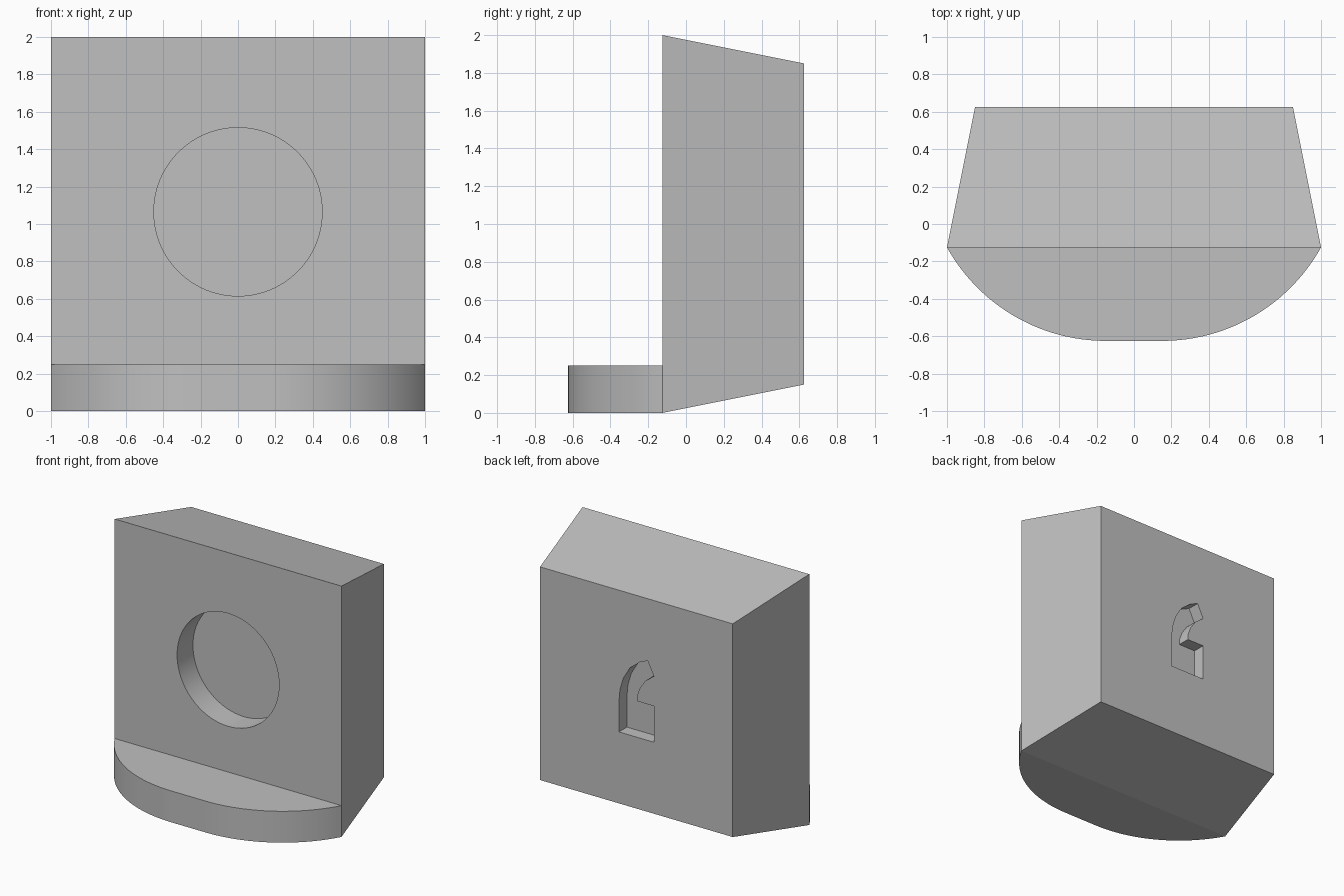
import bpy
import bmesh
from math import sin, cos, asin, pi
from mathutils import Vector

if "Cube" in bpy.data.objects:
    bpy.data.objects.remove(bpy.data.objects["Cube"], do_unlink=True)

grey = bpy.data.materials.new("plain grey")
grey.use_nodes = True
grey.diffuse_color = (0.53, 0.53, 0.53, 1)
grey.node_tree.nodes["Principled BSDF"].inputs["Base Color"].default_value = grey.diffuse_color

FRONT, BACK, LIP = -0.125, 0.625, -0.625


def prism(name, outline, offset, taper=1.0, pivot=(0, 0, 0)):
    """Extrude a closed outline by an offset, scaling the far end about a pivot."""
    pivot, offset = Vector(pivot), Vector(offset)
    bm = bmesh.new()
    near = [bm.verts.new(p) for p in outline]
    far = [bm.verts.new(pivot + (Vector(p) - pivot) * taper + offset) for p in outline]
    bm.faces.new(near)
    bm.faces.new(far)
    count = len(outline)
    for i in range(count):
        j = (i + 1) % count
        bm.faces.new((near[i], near[j], far[j], far[i]))
    bmesh.ops.recalc_face_normals(bm, faces=bm.faces)
    mesh = bpy.data.meshes.new(name)
    bm.to_mesh(mesh)
    bm.free()
    mesh.materials.append(grey)
    obj = bpy.data.objects.new(name, mesh)
    bpy.context.collection.objects.link(obj)
    return obj


def activate(obj):
    bpy.ops.object.select_all(action="DESELECT")
    obj.select_set(True)
    bpy.context.view_layer.objects.active = obj


def carve(target, cutter):
    cutter.hide_render = True
    mod = target.modifiers.new("recess", "BOOLEAN")
    mod.operation, mod.solver, mod.object = "DIFFERENCE", "EXACT", cutter
    activate(target)
    bpy.ops.object.modifier_apply(modifier=mod.name)
    bpy.data.objects.remove(cutter, do_unlink=True)


def smooth(obj):
    activate(obj)
    bpy.ops.object.shade_smooth_by_angle(angle=pi / 6)


# Upright block, tapering towards the back
square = [(-1, FRONT, 0), (1, FRONT, 0), (1, FRONT, 2), (-1, FRONT, 2)]
block = prism("tapered_block", square, (0, BACK - FRONT, 0), 0.85, (0, FRONT, 1))

# Round recess in the front
radius, steps = 0.45, 96
disc = [(radius * cos(2 * pi * i / steps), FRONT - 0.1,
         1.065 + radius * sin(2 * pi * i / steps)) for i in range(steps)]
carve(block, prism("round_cutter", disc, (0, 0.3, 0)))

# Hooked slot in the back: straight stem, then a curved arm
hook = [(0.154, 0.72), (-0.154, 0.72), (-0.154, 1.008), (-0.004, 1.008),
        (-0.006, 1.05), (-0.031, 1.12), (-0.08, 1.19), (-0.154, 1.245),
        (-0.1, 1.355), (-0.03, 1.325), (0.057, 1.256), (0.115, 1.16),
        (0.145, 1.06), (0.154, 0.96)]
carve(block, prism("hook_cutter", [(x, BACK + 0.1, z) for x, z in hook], (0, -0.2, 0)))
smooth(block)

# Bowed foot: two arcs joined by a short flat
flat = 0.15
run, rise = 1 - flat, FRONT - LIP
bend = (run ** 2 + rise ** 2) / (2 * rise)
sweep = asin(run / bend)
arc = [(flat + bend * sin(sweep * i / 24), LIP + bend * (1 - cos(sweep * i / 24)), 0)
       for i in range(25)]
outline = [(-x, y, z) for x, y, z in reversed(arc)] + arc
smooth(prism("bowed_foot", outline, (0, 0, 0.25)))
